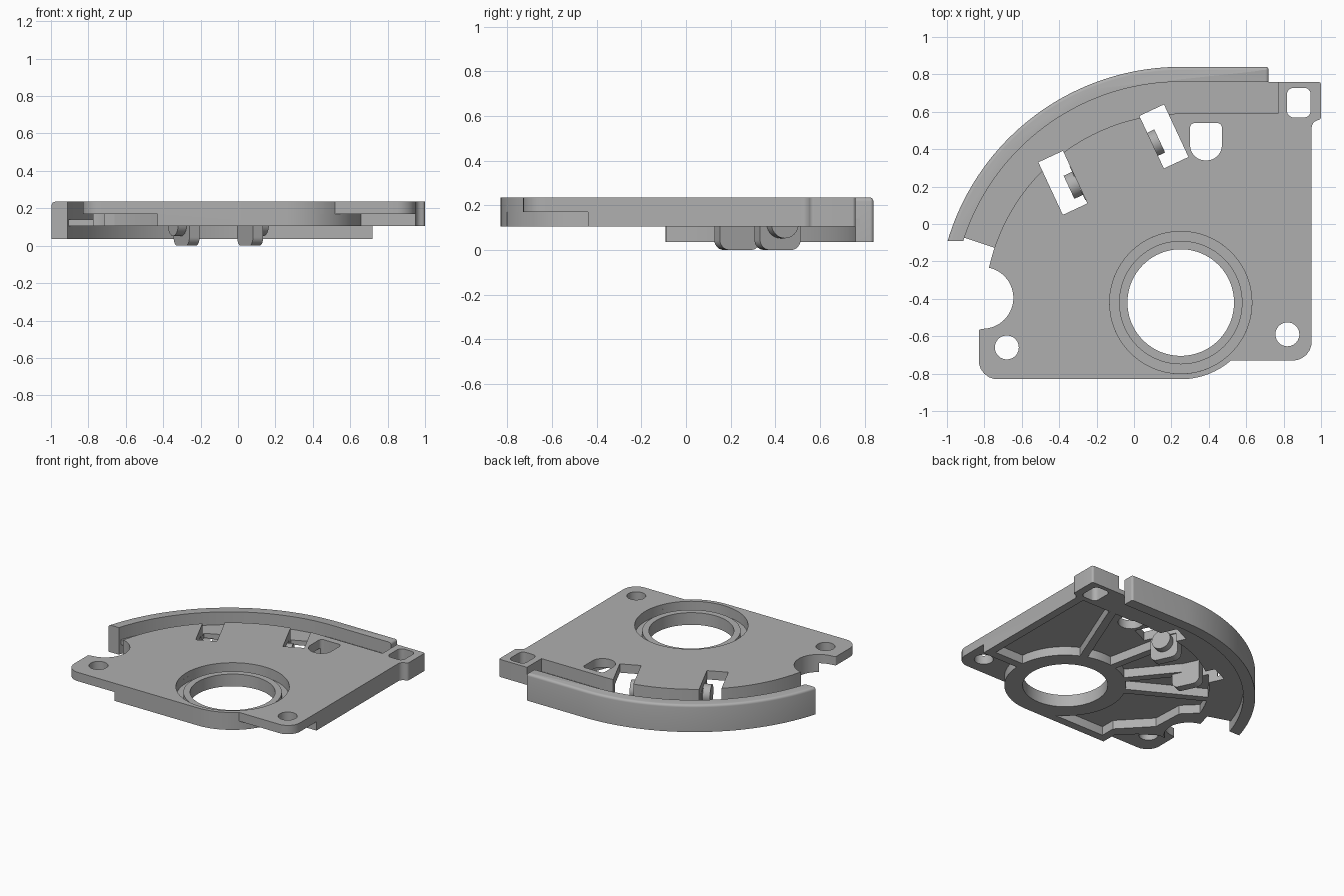
import bpy, bmesh
from math import radians, cos, sin, tan, pi
from mathutils import Vector, Matrix

if "Cube" in bpy.data.objects:
    bpy.data.objects.remove(bpy.data.objects["Cube"])

grey = bpy.data.materials.new("mid_grey")
grey.use_nodes = True
COLOUR = (0.43, 0.43, 0.43, 1)
grey.diffuse_color = COLOUR
grey.node_tree.nodes["Principled BSDF"].inputs["Base Color"].default_value = COLOUR

HUB = Vector((0.25, -0.42))
ARC = Vector((0.25, -0.46))
TOP, FLOOR, WEB, BASE = 0.235, 0.14, 0.17, 0.105


def arc(c, r, a0, a1, n=32):
    """Points along an arc, angles in degrees."""
    angles = [radians(a0 + (a1 - a0) * i / n) for i in range(n + 1)]
    return [(c[0] + r * cos(a), c[1] + r * sin(a)) for a in angles]


def rounded(points, n=6):
    """Outline whose corners given as (x, y, radius) are filleted."""
    out = []
    for i, p in enumerate(points):
        v = Vector(p[:2])
        if len(p) < 3:
            out.append(v)
            continue
        a = (Vector(points[i - 1][:2]) - v).normalized()
        b = (Vector(points[(i + 1) % len(points)][:2]) - v).normalized()
        half = a.angle(b) / 2
        c = v + (a + b).normalized() * p[2] / sin(half)
        s, e = v + a * p[2] / tan(half) - c, v + b * p[2] / tan(half) - c
        for k in range(n + 1):
            d = s.lerp(e, k / n).normalized() * p[2]
            out.append(c + d)
    return out


def finish(name, bm):
    bmesh.ops.recalc_face_normals(bm, faces=bm.faces)
    mesh = bpy.data.meshes.new(name)
    bm.to_mesh(mesh)
    bm.free()
    mesh.materials.append(grey)
    ob = bpy.data.objects.new(name, mesh)
    bpy.context.collection.objects.link(ob)
    return ob


def prism(name, outline, z0, z1):
    bm = bmesh.new()
    face = bm.faces.new([bm.verts.new((p[0], p[1], z0)) for p in outline])
    ext = bmesh.ops.extrude_face_region(bm, geom=[face])
    verts = [g for g in ext["geom"] if isinstance(g, bmesh.types.BMVert)]
    bmesh.ops.translate(bm, verts=verts, vec=(0, 0, z1 - z0))
    return finish(name, bm)


def cut(ob, cutters):
    """Subtract the cutters and bake the result."""
    for c in cutters:
        c.hide_render = True
        m = ob.modifiers.new("cut", "BOOLEAN")
        m.operation, m.solver, m.object = "DIFFERENCE", "EXACT", c
    dg = bpy.context.evaluated_depsgraph_get()
    mesh = bpy.data.meshes.new_from_object(ob.evaluated_get(dg))
    ob.modifiers.clear()
    ob.data = mesh


def box_outline(c, angle, length, width):
    """Rectangle with its long side turned to the angle."""
    u = Vector((cos(radians(angle)), sin(radians(angle))))
    v = Vector((-u.y, u.x))
    c = Vector(c)
    return [c + u * length / 2 * s + v * width / 2 * t
            for s, t in ((-1, -1), (1, -1), (1, 1), (-1, 1))]


# Main plate with its corner lugs and round side notch
plate = prism("main_plate", rounded(
    [(-0.83, -0.83, 0.1)] + arc(HUB, 0.41, -90, -49, 12)
    + [(0.95, -0.73, 0.1), (0.95, 0.545, 0.04), (1.0, 0.56, 0.02), (1.0, 0.76, 0.015),
       (0.77, 0.76), (0.77, 0.59)]
    + arc(ARC, 1.05, 90, 167, 40)
    + arc((-0.81, -0.395), 0.165, 78, -86, 24)
    + [(-0.83, -0.565, 0.01)]), BASE, TOP)

# Curved channel floor behind the plate
channel = prism("channel_floor",
                [(0.8, 0.58)] + arc(ARC, 1.04, 90, 161.5)
                + arc(ARC, 1.24, 161.5, 90) + [(0.72, 0.78), (0.72, 0.76), (0.8, 0.76)],
                BASE, FLOOR)

# Openings that pass through everything
SLOT_ANGLE = -65
cutters = [
    prism("slot", box_outline((-0.38, 0.22), SLOT_ANGLE, 0.31, 0.145), -0.1, 0.4),
    prism("slot", box_outline((0.16, 0.468), SLOT_ANGLE, 0.31, 0.145), -0.1, 0.4),
]
plate_cutters = [
    prism("bore", arc(HUB, 0.38, 0, 358, 95), -0.1, 0.4),
    prism("screw_hole", arc((-0.68, -0.66), 0.064, 0, 350, 35), -0.1, 0.4),
    prism("screw_hole", arc((0.82, -0.59), 0.064, 0, 350, 35), -0.1, 0.4),
    prism("corner_window", rounded([(0.818, 0.57, 0.035), (0.945, 0.57, 0.035),
                                    (0.945, 0.728, 0.035), (0.818, 0.728, 0.035)]), -0.1, 0.4),
    prism("plate_window", rounded([(0.3, 0.34, 0.08), (0.47, 0.34, 0.08),
                                   (0.47, 0.54, 0.025), (0.3, 0.54, 0.025)]), -0.1, 0.4),
    # Thin lugs at the two front corners
    prism("right_lug_relief", [(0.4, -0.9), (1.1, -0.9), (1.1, -0.44), (0.4, -0.44)], 0, WEB),
    prism("left_lug_relief", [(-0.9, -0.9), (-0.43, -0.9), (-0.43, -0.72), (-0.54, -0.61),
                              (-0.66, -0.53), (-0.9, -0.53)], 0, WEB),
    # Hollow underside
    prism("pocket", [(0.25, -0.38), (0.89, -0.38), (0.89, 0.53)] + arc(ARC, 0.99, 90, 160)
          + [(-0.58, -0.22), (-0.57, -0.45), (-0.37, -0.66), (-0.37, -0.77), (0.2, -0.77)],
          0, WEB),
]
cut(plate, cutters + plate_cutters)
cut(channel, cutters)
for c in cutters + plate_cutters:
    bpy.data.objects.remove(c)

# Outer rim: curved wall with a softened outer top edge
rim = prism("outer_rim", rounded(
    [(0.72, 0.76), (0.72, 0.84, 0.015)] + arc(ARC, 1.3, 90, 163.5, 48)
    + arc(ARC, 1.22, 162.35, 90, 48)), 0.035, TOP)
bm = bmesh.new()
bm.from_mesh(rim.data)


def on_outer_top(v):
    r = (v.co.xy - ARC).length
    return v.co.z > TOP - 0.001 and (r > 1.29 or (v.co.x > 0.25 and v.co.y > 0.838))


edges = [e for e in bm.edges if all(on_outer_top(v) for v in e.verts)
         and (e.verts[0].co.xy - e.verts[1].co.xy).length > 0.001]
bmesh.ops.bevel(bm, geom=edges, offset=0.018, segments=4, profile=0.5, affect="EDGES")
bm.to_mesh(rim.data)
bm.free()

# Hub: stepped ring with a raised inner lip
bm = bmesh.new()
section = [(0.285, BASE), (0.408, BASE), (0.408, 0.2), (0.38, 0.2),
           (0.38, 0.16), (0.33, 0.16), (0.33, 0.195), (0.285, 0.195)]
vs = [bm.verts.new((HUB.x + r, HUB.y, z)) for r, z in section]
loop = [bm.edges.new((vs[i - 1], vs[i])) for i in range(len(vs))]
bmesh.ops.spin(bm, geom=vs + loop, cent=(HUB.x, HUB.y, 0), axis=(0, 0, 1),
               angle=2 * pi, steps=96, use_merge=True)
bmesh.ops.remove_doubles(bm, verts=bm.verts, dist=0.0005)
hub = finish("hub_ring", bm)

# Radial stiffening ribs under the plate
ribs = []
for angle, reach in ((68, 1.03), (102, 0.8), (129, 0.8), (151, 1.0)):
    u = Vector((cos(radians(angle)), sin(radians(angle))))
    ribs.append(prism("radial_rib", box_outline(HUB + u * (0.39 + reach) / 2, angle,
                                                reach - 0.39, 0.055), BASE, 0.18))


# Hooks: rounded hanging tabs, each with a round peg facing its slot
def hook(name, centre, side):
    place = Matrix.Translation((centre[0], centre[1], 0)) @ Matrix.Rotation(
        radians(SLOT_ANGLE), 4, "Z")
    stand = Matrix.Rotation(pi / 2, 4, "X")
    tab = prism(name + "_tab", rounded([(-0.1, 0, 0.045), (0.1, 0, 0.045),
                                        (0.1, 0.18), (-0.1, 0.18)]), -0.03, 0.03)
    tab.data.transform(place @ stand)
    peg = prism(name + "_peg", arc((0, 0.12), 0.068, 0, 350, 35), 0, 0.08)
    if side > 0:
        stand = Matrix.Rotation(pi, 4, "Z") @ stand
    peg.data.transform(place @ stand)
    return [tab, peg]


hooks = hook("left_hook", (-0.275, 0.23), -1) + hook("right_hook", (0.065, 0.41), 1)

# The pegs must reach into the slots on their own sides
for peg, target in ((hooks[1], Vector((-0.38, 0.22))), (hooks[3], Vector((0.16, 0.468)))):
    mid = sum((v.co.xy for v in peg.data.vertices), Vector((0, 0))) / len(peg.data.vertices)
    tab = hooks[hooks.index(peg) - 1]
    base = sum((v.co.xy for v in tab.data.vertices), Vector((0, 0))) / len(tab.data.vertices)
    if (mid - base).dot(target - base) < 0:
        shift = (base - mid) * 2
        peg.data.transform(Matrix.Translation((shift.x, shift.y, 0)))

bpy.ops.object.select_all(action="DESELECT")
for ob in [plate, channel, rim, hub] + ribs + hooks:
    ob.select_set(True)
    bpy.context.view_layer.objects.active = ob
bpy.ops.object.shade_smooth_by_angle(angle=radians(30))
